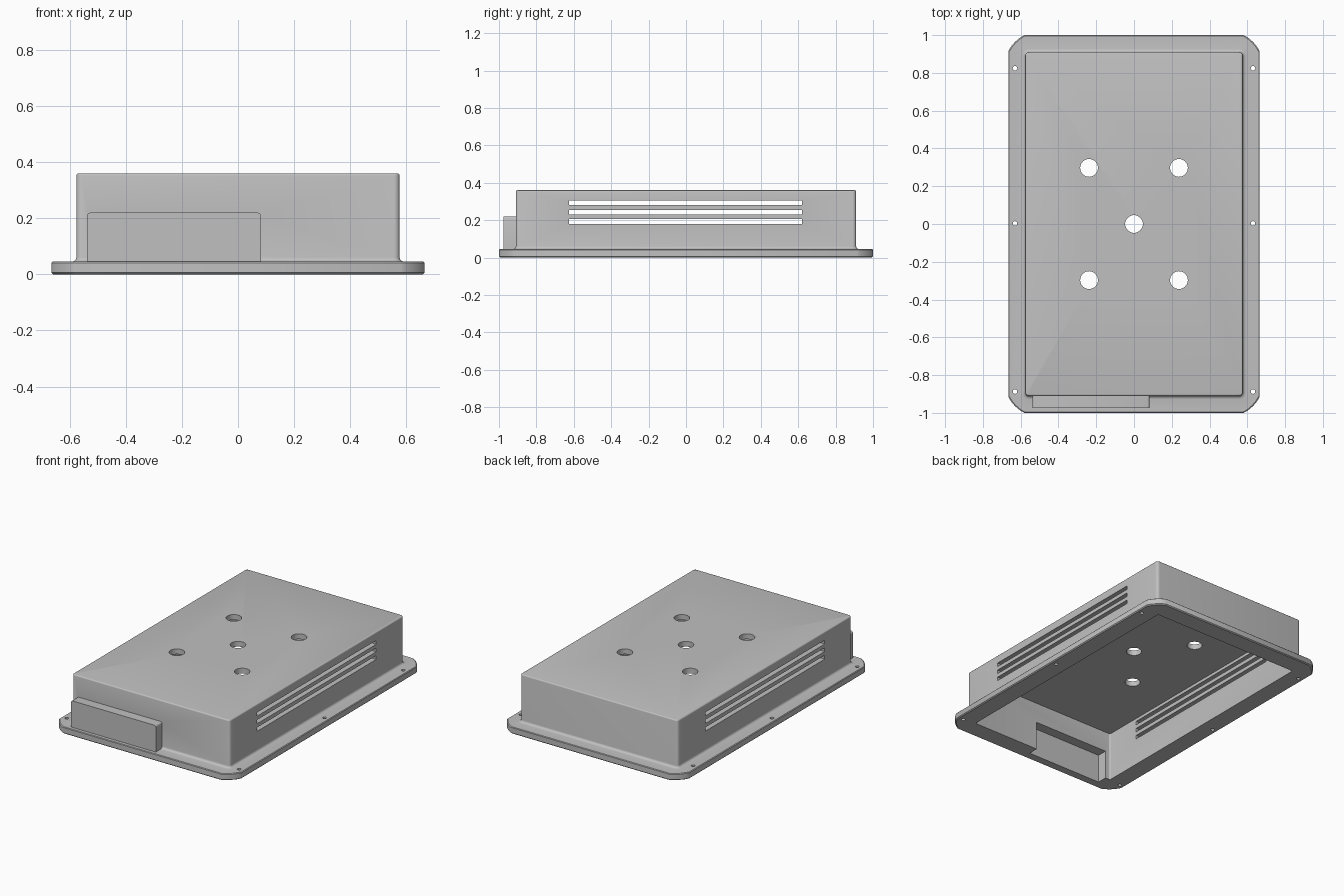
import bpy, bmesh, math
from mathutils import Matrix, Vector

if "Cube" in bpy.data.objects:
    bpy.data.objects.remove(bpy.data.objects["Cube"], do_unlink=True)

grey = bpy.data.materials.new("grey_plastic")
grey.use_nodes = True
colour = (0.53, 0.53, 0.53, 1)
grey.diffuse_color = colour
grey.node_tree.nodes["Principled BSDF"].inputs["Base Color"].default_value = colour

HX, HY, TOP = 0.576, 0.91, 0.36      # body half sizes and height
FX, FY, FLANGE = 0.665, 1.0, 0.045   # flange half sizes and thickness
WALL = 0.035
STEPS = 6


def make_object(name, bm):
    bmesh.ops.recalc_face_normals(bm, faces=bm.faces)
    mesh = bpy.data.meshes.new(name)
    bm.to_mesh(mesh)
    bm.free()
    mesh.materials.append(grey)
    obj = bpy.data.objects.new(name, mesh)
    bpy.context.collection.objects.link(obj)
    return obj


def ring(bm, hx, hy, c, z, roundness=1.0):
    """Rectangle loop; roundness blends corners from chamfer to arc."""
    verts = []
    for quarter in range(4):
        sx = 1 if quarter in (0, 3) else -1
        sy = 1 if quarter < 2 else -1
        for i in range(STEPS + 1):
            t = i / STEPS
            if quarter % 2:
                t = 1 - t
            a = t * math.pi / 2
            u = roundness * math.cos(a) + (1 - roundness) * (1 - t)
            v = roundness * math.sin(a) + (1 - roundness) * t
            verts.append(bm.verts.new((sx * (hx - c + c * u),
                                       sy * (hy - c + c * v), z)))
    return verts


def bridge(bm, a, b):
    n = len(a)
    for i in range(n):
        j = (i + 1) % n
        bm.faces.new((a[i], a[j], b[j], b[i]))


def add_box(bm, lo, hi):
    lo, hi = Vector(lo), Vector(hi)
    size = hi - lo
    m = Matrix.Translation((lo + hi) / 2) @ Matrix.Diagonal((*size, 1))
    return bmesh.ops.create_cube(bm, size=1, matrix=m)["verts"]


def add_drill(bm, x, y, z0, z1, r, sides):
    bmesh.ops.create_cone(bm, cap_ends=True, segments=sides, radius1=r, radius2=r,
                          depth=z1 - z0,
                          matrix=Matrix.Translation((x, y, (z0 + z1) / 2)))


def apply_boolean(target, tool, operation):
    mod = target.modifiers.new(operation, "BOOLEAN")
    mod.operation = operation
    mod.solver = "EXACT"
    mod.object = tool
    bpy.context.view_layer.objects.active = target
    bpy.ops.object.modifier_apply(modifier=mod.name)
    bpy.data.objects.remove(tool, do_unlink=True)


# Hollow body and flange, lofted as one shell from the inside out
bm = bmesh.new()
rings = [ring(bm, HX - WALL, HY - WALL, 0.01, TOP - WALL),
         ring(bm, HX - WALL, HY - WALL, 0.01, 0)]
for inset, z in ((0.006, 0), (0, 0.006), (0, FLANGE - 0.004), (0.004, FLANGE)):
    rings.append(ring(bm, FX - inset, FY - inset, 0.085, z, 0.4))
for i in range(5):                   # fillet at the foot of the walls
    a = i / 4 * math.pi / 2
    off = 0.018 * (1 - math.sin(a))
    rings.append(ring(bm, HX + off, HY + off, 0.02 + off,
                      FLANGE + 0.015 * (1 - math.cos(a))))
for i in range(4):                   # rounded top edge
    a = i / 3 * math.pi / 2
    off = 0.008 * (1 - math.cos(a))
    rings.append(ring(bm, HX - off, HY - off, 0.02 - off,
                      TOP - 0.008 * (1 - math.sin(a))))
for a, b in zip(rings, rings[1:]):
    bridge(bm, a, b)
bm.faces.new(rings[0])
bm.faces.new(rings[-1])
housing = make_object("housing", bm)

# Connector bulge on the front wall
bm = bmesh.new()
add_box(bm, (-0.538, -0.975, 0.02), (0.082, -0.89, 0.22))
corners = [e for e in bm.edges
           if all(v.co.z > 0.2 for v in e.verts)
           and abs(e.verts[0].co.x - e.verts[1].co.x) < 0.01]
bmesh.ops.bevel(bm, geom=corners, offset=0.012, segments=3, profile=0.5,
                affect="EDGES")
apply_boolean(housing, make_object("bulge", bm), "UNION")

# Pocket behind the bulge, side vents, top holes and screw holes
bm = bmesh.new()
add_box(bm, (-0.505, -0.942, -0.1), (0.049, -0.85, 0.19))
for z in (0.18, 0.23, 0.28):
    add_box(bm, (-0.8, -0.625, z), (0.8, 0.62, z + 0.025))
add_drill(bm, 0, 0, 0.315, 0.45, 0.047, 32)
for sx in (-1, 1):
    for sy in (-1, 1):
        add_drill(bm, sx * 0.238, sy * 0.297, 0.315, 0.45, 0.047, 32)
    for y in (-0.887, 0.003, 0.825):
        add_drill(bm, sx * 0.63, y, -0.05, 0.1, 0.012, 16)
apply_boolean(housing, make_object("cutter", bm), "DIFFERENCE")

bpy.ops.object.select_all(action="DESELECT")
housing.select_set(True)
bpy.context.view_layer.objects.active = housing
bpy.ops.object.shade_smooth_by_angle(angle=math.radians(32))
